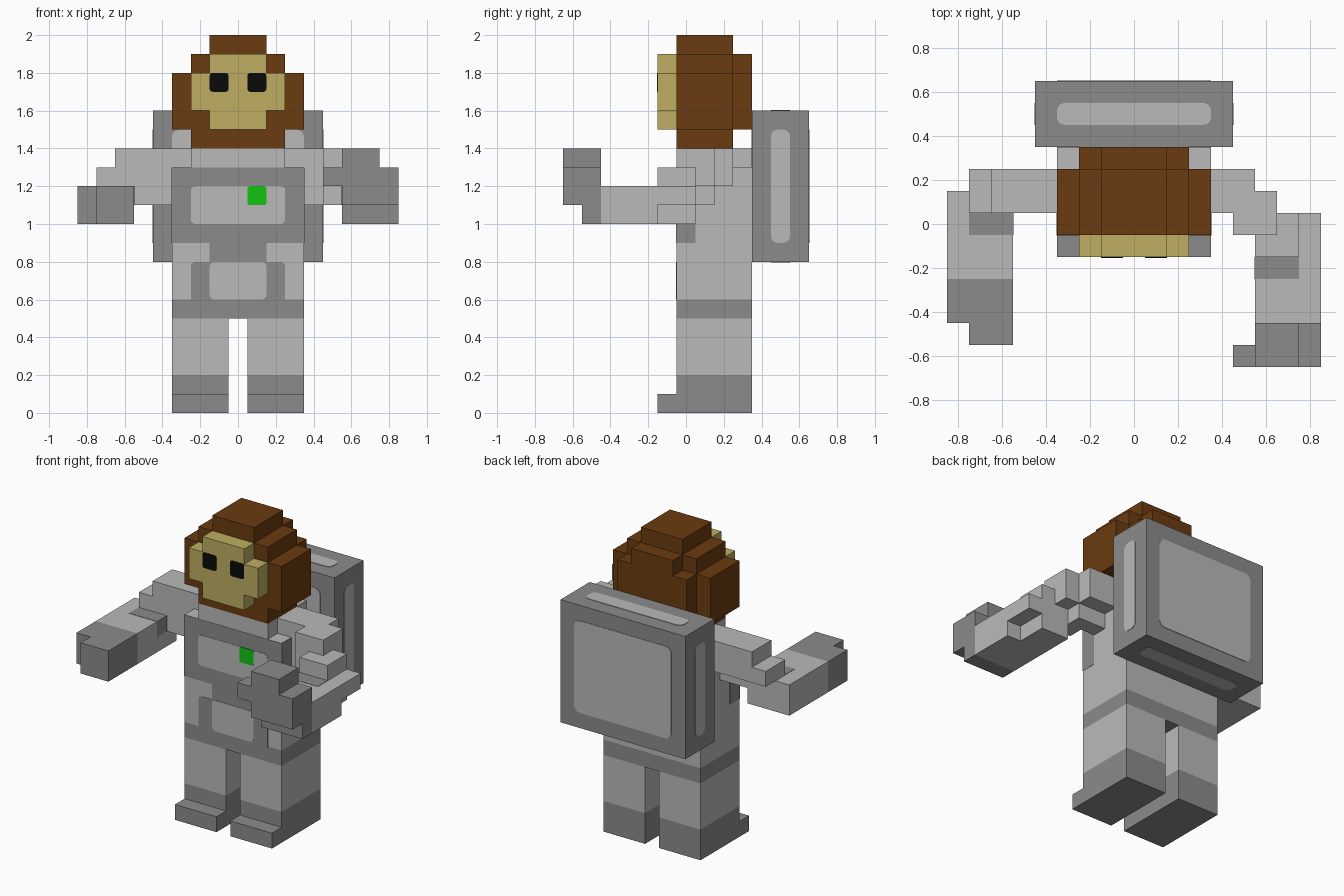
import bpy, bmesh
from mathutils import Vector

if "Cube" in bpy.data.objects:
    bpy.data.objects.remove(bpy.data.objects["Cube"], do_unlink=True)


def material(name, rgb):
    m = bpy.data.materials.new(name)
    m.use_nodes = True
    m.diffuse_color = (*rgb, 1)
    m.node_tree.nodes["Principled BSDF"].inputs["Base Color"].default_value = (*rgb, 1)
    return m


LIGHT = material("light grey", (0.49, 0.49, 0.49))
DARK = material("dark grey", (0.26, 0.26, 0.26))
BROWN = material("brown fur", (0.146, 0.044, 0.005))
TAN = material("tan face", (0.51, 0.42, 0.12))
BLACK = material("black", (0.003, 0.003, 0.003))
GREEN = material("green", (0.006, 0.546, 0.006))


def blocks(name, mat, *boxes, round_axis=None, radius=0.025):
    """One object from boxes (x0, x1, y0, y1, z0, z1); optionally round the edges along one axis."""
    bm = bmesh.new()
    for x0, x1, y0, y1, z0, z1 in boxes:
        verts = bmesh.ops.create_cube(bm, size=1)["verts"]
        for v in verts:
            v.co = Vector((x0 if v.co.x < 0 else x1, y0 if v.co.y < 0 else y1, z0 if v.co.z < 0 else z1))
    if round_axis is not None:
        edges = [e for e in bm.edges
                 if abs((e.verts[0].co - e.verts[1].co).normalized()[round_axis]) > 0.9]
        bmesh.ops.bevel(bm, geom=edges, offset=radius, segments=3, profile=0.5, affect='EDGES')
    bmesh.ops.recalc_face_normals(bm, faces=bm.faces[:])
    mesh = bpy.data.meshes.new(name)
    bm.to_mesh(mesh)
    bm.free()
    mesh.materials.append(mat)
    obj = bpy.data.objects.new(name, mesh)
    bpy.context.collection.objects.link(obj)
    return obj


def mirrored(box):
    return (-box[1], -box[0], *box[2:])


# Legs and boots
leg = (0.05, 0.35, -0.05, 0.35, 0.2, 0.5)
boot = (0.05, 0.35, -0.05, 0.35, 0, 0.2)
toe = (0.05, 0.35, -0.15, -0.05, 0, 0.1)
for side, f in (("left", lambda b: b), ("right", mirrored)):
    blocks(side + "_leg", LIGHT, f(leg))
    blocks(side + "_boot", DARK, f(boot), f(toe))

# Torso with belt and narrower collar
blocks("belt", DARK, (-0.35, 0.35, -0.05, 0.35, 0.5, 0.6))
blocks("torso", LIGHT, (-0.35, 0.35, -0.05, 0.35, 0.6, 1.3), (-0.25, 0.25, -0.05, 0.35, 1.3, 1.4))

# Painted suit details on the chest and belly
blocks("chest_band", DARK, (-0.352, 0.352, -0.052, 0.05, 0.9, 1.299))
blocks("belly_band", DARK, (-0.25, 0.25, -0.052, -0.04, 0.6, 0.8), round_axis=1)
blocks("belly_band_base", DARK, (-0.25, 0.25, -0.0515, -0.04, 0.595, 0.63))
blocks("belly_band_top", DARK, (-0.15, 0.15, -0.0515, -0.04, 0.77, 0.9))
blocks("belly_panel", LIGHT, (-0.15, 0.15, -0.054, -0.04, 0.6, 0.8), round_axis=1)
blocks("chest_panel", LIGHT, (-0.25, 0.25, -0.054, -0.04, 1.0, 1.2), round_axis=1)
blocks("chest_light", GREEN, (0.05, 0.15, -0.057, -0.04, 1.1, 1.2), round_axis=1, radius=0.012)

# Backpack with a rounded panel on each side
blocks("backpack", DARK, (-0.45, 0.45, 0.35, 0.65, 0.8, 1.6))
blocks("backpack_face_panels", LIGHT, (-0.35, 0.35, 0.347, 0.653, 0.9, 1.5), round_axis=1, radius=0.04)
blocks("backpack_side_panels", LIGHT, (-0.453, 0.453, 0.45, 0.55, 0.9, 1.5), round_axis=0, radius=0.035)
blocks("backpack_end_panels", LIGHT, (-0.35, 0.35, 0.45, 0.55, 0.797, 1.603), round_axis=2, radius=0.035)

# Head, stepped towards crown, sides and back
blocks("head", BROWN,
       (-0.15, 0.15, -0.05, 0.25, 1.9, 2.0),
       (-0.25, 0.25, -0.05, 0.25, 1.4, 1.9),
       (-0.35, 0.35, -0.05, 0.25, 1.6, 1.8),
       (-0.35, 0.35, 0.05, 0.25, 1.5, 1.6),
       (-0.25, 0.25, 0.25, 0.35, 1.5, 1.8),
       (-0.15, 0.15, 0.25, 0.35, 1.8, 1.9))
blocks("head_cheeks", BROWN, (-0.35, -0.25, -0.05, 0.05, 1.5, 1.6), (0.25, 0.35, -0.05, 0.05, 1.5, 1.6))
blocks("face", TAN,
       (-0.15, 0.15, -0.15, -0.05, 1.5, 1.9),
       (-0.25, -0.15, -0.15, -0.05, 1.6, 1.8),
       (0.15, 0.25, -0.15, -0.05, 1.6, 1.8))
for side, x in (("left", 0.05), ("right", -0.15)):
    blocks(side + "_eye", BLACK, (x, x + 0.1, -0.154, -0.14, 1.7, 1.8), round_axis=1, radius=0.015)

# Right arm, reaching forward
blocks("right_upper_arm", LIGHT,
       (-0.65, -0.25, 0.05, 0.25, 1.2, 1.4),
       (-0.65, -0.25, 0.05, 0.15, 1.1, 1.2),
       (-0.75, -0.65, 0.05, 0.25, 1.2, 1.3))
blocks("right_forearm", LIGHT, (-0.85, -0.55, -0.25, 0.15, 1.0, 1.2))
blocks("right_elbow_patch", DARK, (-0.75, -0.548, -0.05, 0.05, 1.1, 1.202))
blocks("right_hand", DARK,
       (-0.75, -0.55, -0.55, -0.25, 1.0, 1.2),
       (-0.85, -0.75, -0.45, -0.25, 1.0, 1.2))

# Left arm, stepping outward and forward, hand raised with a thumb
blocks("left_upper_arm", LIGHT,
       (0.25, 0.55, 0.05, 0.25, 1.2, 1.4),
       (0.25, 0.55, 0.05, 0.15, 1.1, 1.2),
       (0.45, 0.65, -0.05, 0.15, 1.2, 1.4),
       (0.45, 0.65, -0.05, 0.05, 1.1, 1.2),
       (0.55, 0.75, -0.15, 0.05, 1.1, 1.3))
blocks("left_forearm", LIGHT,
       (0.55, 0.85, -0.45, -0.15, 1.0, 1.2),
       (0.55, 0.85, -0.15, 0.05, 1.1, 1.2),
       (0.55, 0.75, -0.15, 0.05, 1.0, 1.1))
blocks("left_elbow_patch", DARK, (0.548, 0.75, -0.25, -0.15, 1.1, 1.202))
blocks("left_hand", DARK,
       (0.55, 0.85, -0.65, -0.45, 1.1, 1.3),
       (0.55, 0.75, -0.65, -0.45, 1.3, 1.4),
       (0.55, 0.85, -0.55, -0.45, 1.0, 1.1),
       (0.45, 0.55, -0.65, -0.55, 1.2, 1.3))
